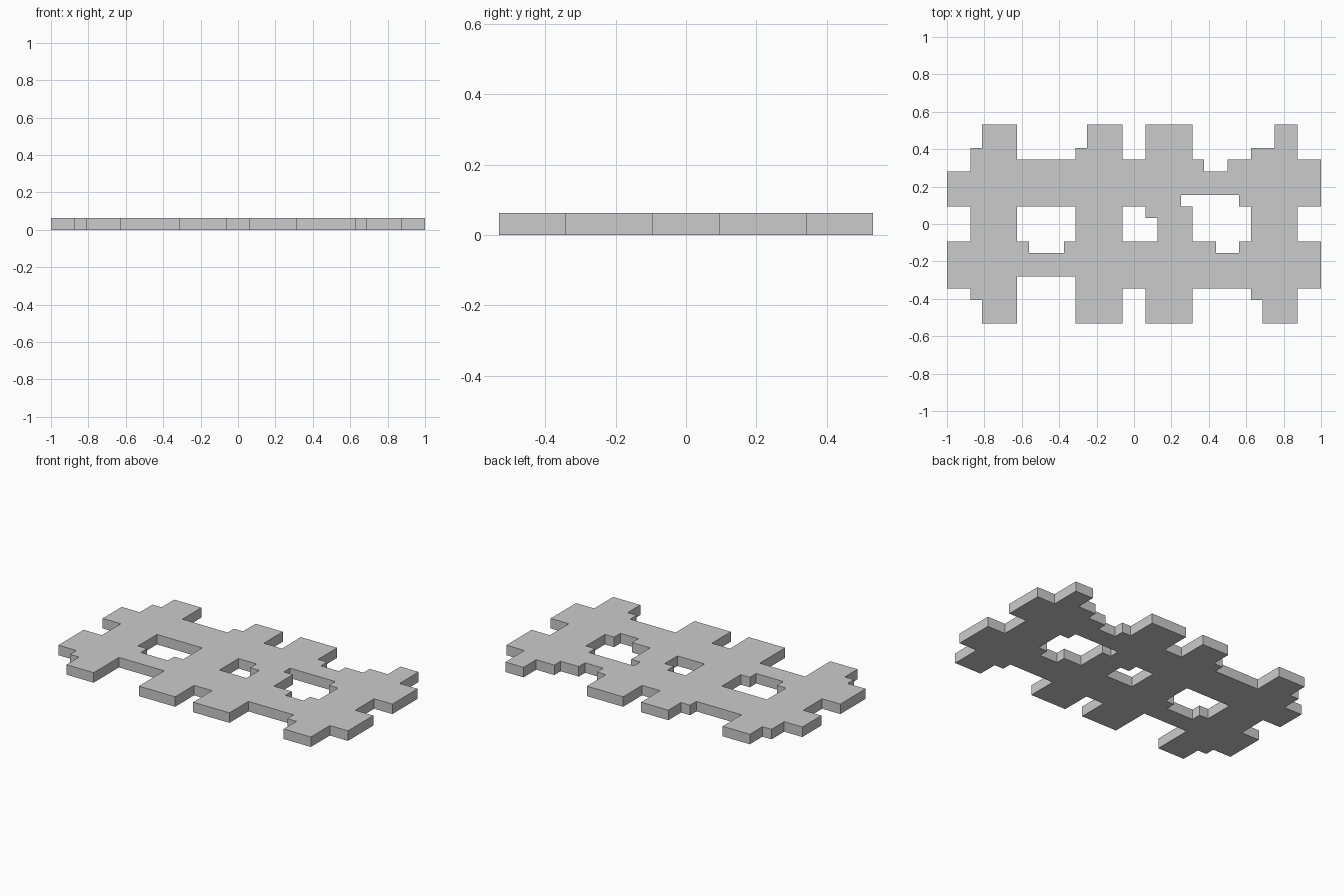
import bpy, bmesh

if "Cube" in bpy.data.objects:
    bpy.data.objects.remove(bpy.data.objects["Cube"])

U = 1 / 16  # grid step


def right_angle_loop(x, y, moves):
    """Corner points of a stepped outline: moves alternate new x, new y."""
    pts = [(x, y)]
    for i, v in enumerate(moves):
        x, y = (v, y) if i % 2 == 0 else (x, v)
        pts.append((x, y))
    return pts


# Outer silhouette, clockwise from the upper left tab
outline = right_angle_loop(-16, 4.5, [
    # back edge
    -14, 6.5, -13, 8.5, -10, 5.5, -5, 6.5, -4, 8.5, -1, 5.5, 1, 8.5, 5, 5.5,
    6, 4.5, 8, 5.5, 10, 6.5, 12, 8.5, 14, 5.5,
    # right edge
    16, 1.5, 14, -1.5, 16, -5.5,
    # front edge
    14, -8.5, 11, -6.5, 10, -5.5, 5, -8.5, 1, -5.5, -1, -8.5, -5, -4.5,
    -10, -8.5, -13, -6.5, -14, -5.5,
    # left edge
    -16, -1.5, -14, 1.5, -16])

# Stepped windows
left_hole = right_angle_loop(-10, 1.5, [-5, -1.5, -6, -2.5, -9, -1.5, -10])
middle_hole = right_angle_loop(-1, 1.5, [1, 0.5, 2, -1.5, -1])
right_hole = right_angle_loop(4, 2.5, [9, 1.5, 10, -1.5, 9, -2.5, 7, -1.5, 5, 1.5, 4])

# Fill the outline around the holes, then extrude to plate thickness
bm = bmesh.new()
edges = []
for loop in (outline, left_hole, middle_hole, right_hole):
    vs = [bm.verts.new((x * U, y * U, 0)) for x, y in loop]
    edges += [bm.edges.new((a, b)) for a, b in zip(vs, vs[1:] + vs[:1])]
bmesh.ops.triangle_fill(bm, edges=edges, use_beauty=True, normal=(0, 0, 1))
top = bmesh.ops.extrude_face_region(bm, geom=bm.faces[:], use_keep_orig=True)
top_verts = [g for g in top["geom"] if isinstance(g, bmesh.types.BMVert)]
bmesh.ops.translate(bm, verts=top_verts, vec=(0, 0, U))
bmesh.ops.recalc_face_normals(bm, faces=bm.faces[:])

mesh = bpy.data.meshes.new("stepped_plate")
bm.to_mesh(mesh)
bm.free()
bpy.context.collection.objects.link(bpy.data.objects.new("stepped_plate", mesh))
